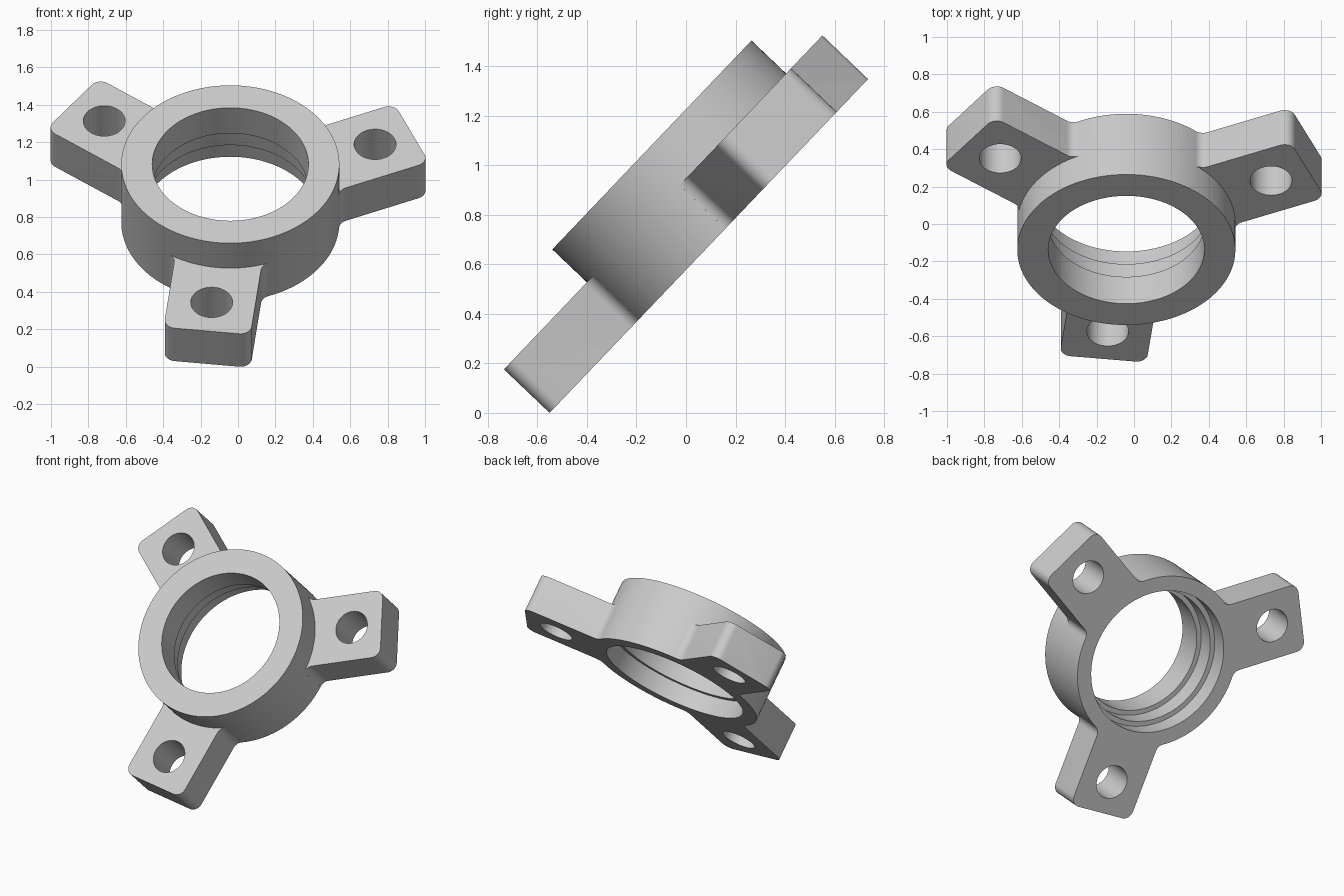
import bpy, bmesh
from math import sin, cos, pi, sqrt, radians, atan2
from mathutils import Matrix, Vector

if "Cube" in bpy.data.objects:
    bpy.data.objects.remove(bpy.data.objects["Cube"], do_unlink=True)

SEGS = 128
RING_R, RING_H = 0.583, 0.448
LUG_H, LUG_END, LUG_W = 0.255, 1.055, 0.234
ROUND = 0.06
HOLE_R, HOLE_DIST = 0.112, 0.842
LUG_ANGLES = [radians(23.2 + 120 * i) for i in range(3)]

grey = bpy.data.materials.new("plain grey")
grey.use_nodes = True
grey.diffuse_color = (0.6, 0.6, 0.6, 1)
grey.node_tree.nodes["Principled BSDF"].inputs["Base Color"].default_value = grey.diffuse_color


def finish(name, bm):
    bmesh.ops.recalc_face_normals(bm, faces=bm.faces)
    mesh = bpy.data.meshes.new(name)
    bm.to_mesh(mesh)
    bm.free()
    mesh.materials.append(grey)
    obj = bpy.data.objects.new(name, mesh)
    bpy.context.collection.objects.link(obj)
    return obj


def lathe(name, profile, segs=SEGS, offset=(0, 0, 0)):
    """Revolve a radius/height profile that starts and ends on the axis."""
    bm = bmesh.new()
    verts = [bm.verts.new((r, 0, h)) for r, h in profile]
    edges = [bm.edges.new(pair) for pair in zip(verts, verts[1:])]
    bmesh.ops.spin(bm, geom=verts + edges, cent=(0, 0, 0), axis=(0, 0, 1),
                   angle=2 * pi, steps=segs)
    bmesh.ops.remove_doubles(bm, verts=bm.verts, dist=1e-5)
    bmesh.ops.translate(bm, verts=bm.verts, vec=offset)
    return finish(name, bm)


def arc(cx, cy, r, a0, a1, steps=8):
    return [(cx + r * cos(a0 + (a1 - a0) * i / steps),
             cy + r * sin(a0 + (a1 - a0) * i / steps)) for i in range(steps + 1)]


def lug(name, angle):
    """Rounded tab whose root flares into the ring with fillets."""
    fy = LUG_W + ROUND
    fx = sqrt((RING_R + ROUND) ** 2 - fy ** 2)
    toward_ring = atan2(-fy, -fx)
    half = [(0.3, fy * RING_R / (RING_R + ROUND))]
    half += arc(fx, fy, ROUND, toward_ring, -pi / 2)
    half += arc(LUG_END - ROUND, LUG_W - ROUND, ROUND, pi / 2, 0)
    outline = half + [(x, -y) for x, y in reversed(half)]
    bm = bmesh.new()
    face = bm.faces.new([bm.verts.new((x, y, -0.05)) for x, y in outline])
    out = bmesh.ops.extrude_face_region(bm, geom=[face])["geom"]
    bmesh.ops.translate(bm, vec=(0, 0, LUG_H + 0.05),
                        verts=[v for v in out if isinstance(v, bmesh.types.BMVert)])
    bmesh.ops.rotate(bm, verts=bm.verts, cent=(0, 0, 0), matrix=Matrix.Rotation(angle, 3, "Z"))
    return finish(name, bm)


def combine(target, other, operation):
    mod = target.modifiers.new(operation.lower(), "BOOLEAN")
    mod.operation, mod.solver, mod.object = operation, "EXACT", other
    bpy.context.view_layer.objects.active = target
    bpy.ops.object.modifier_apply(modifier=mod.name)
    bpy.data.objects.remove(other, do_unlink=True)


# Ring blank with three lugs
body = lathe("mounting_ring", [(0, -0.1), (RING_R, -0.1), (RING_R, RING_H), (0, RING_H)])
for a in LUG_ANGLES:
    combine(body, lug("lug", a), "UNION")

# Stepped bore, with a disc that trims the underside flat
combine(body, lathe("bore_cutter", [
    (0, -0.3), (1.5, -0.3), (1.5, 0), (0.483, 0), (0.483, 0.125), (0.45, 0.125),
    (0.45, 0.25), (0.4175, 0.25), (0.4175, 0.6), (0, 0.6)]), "DIFFERENCE")

# Bolt holes
for a in LUG_ANGLES:
    cutter = lathe("hole_cutter", [(0, -0.2), (HOLE_R, -0.2), (HOLE_R, 0.5), (0, 0.5)], 48,
                   (HOLE_DIST * cos(a), HOLE_DIST * sin(a), 0))
    combine(body, cutter, "DIFFERENCE")

# Tilt, then centre and stand on the ground
mesh = body.data
mesh.transform(Matrix.Rotation(radians(46.35), 4, "X"))
lo, hi = (Vector([f(v.co[i] for v in mesh.vertices) for i in range(3)]) for f in (min, max))
mesh.transform(Matrix.Translation((-(lo.x + hi.x) / 2, -(lo.y + hi.y) / 2, -lo.z)))

bpy.ops.object.select_all(action="DESELECT")
body.select_set(True)
bpy.context.view_layer.objects.active = body
bpy.ops.object.shade_smooth_by_angle(angle=radians(30))
